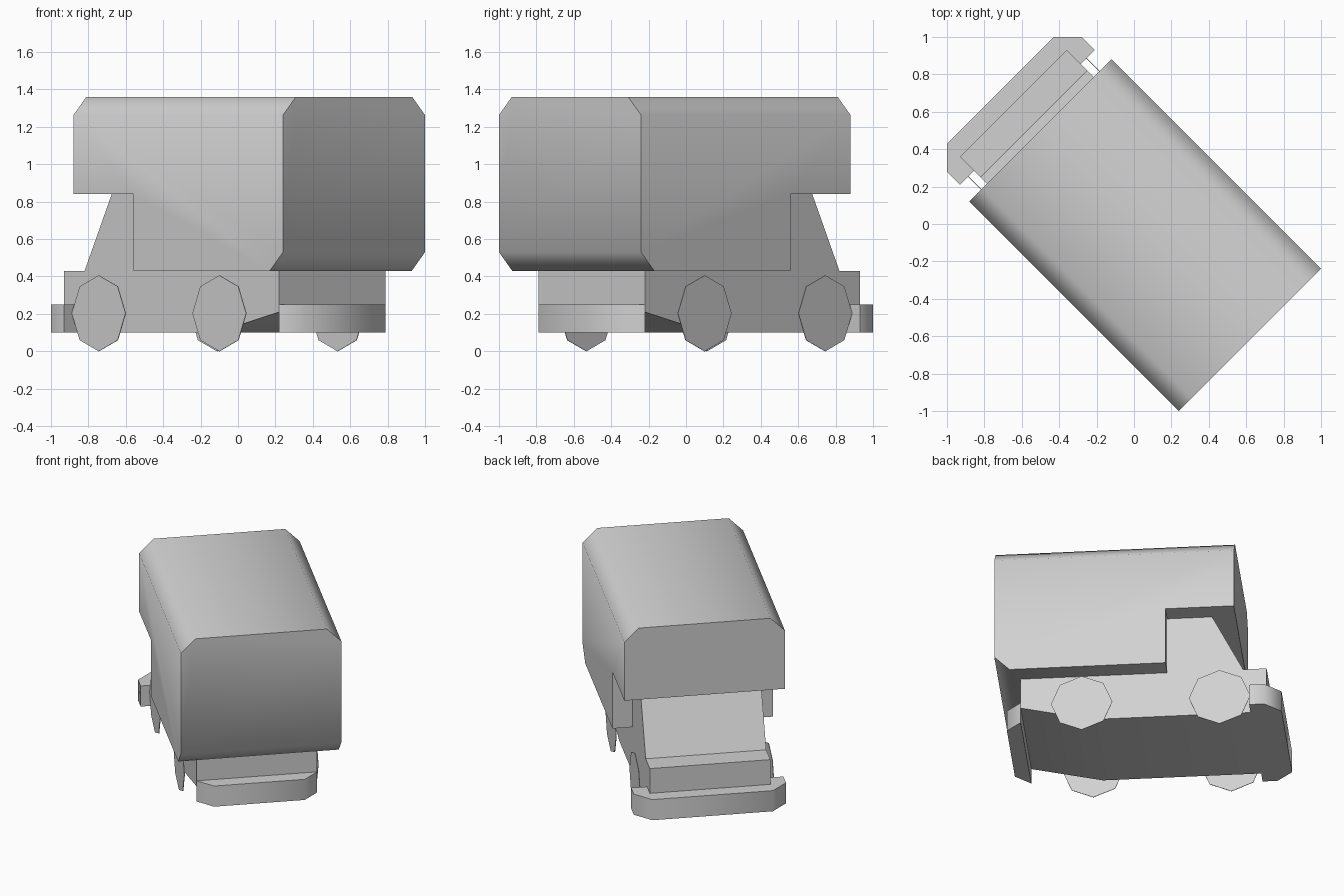
import bpy
import bmesh
from math import radians
from mathutils import Matrix, Vector

if "Cube" in bpy.data.objects:
    bpy.data.objects.remove(bpy.data.objects["Cube"], do_unlink=True)

GREY = (0.64, 0.64, 0.64, 1.0)
paint = bpy.data.materials.new("plain_grey")
paint.use_nodes = True
paint.diffuse_color = GREY
paint.node_tree.nodes["Principled BSDF"].inputs["Base Color"].default_value = GREY

# The truck is built nose along +x, then turned to its parked heading
HEADING = Matrix.Rotation(radians(135), 4, "Z")


def finish(name, bm, smooth_angle=50):
    bmesh.ops.recalc_face_normals(bm, faces=bm.faces)
    bm.transform(HEADING)
    mesh = bpy.data.meshes.new(name)
    bm.to_mesh(mesh)
    bm.free()
    mesh.materials.append(paint)
    obj = bpy.data.objects.new(name, mesh)
    bpy.context.collection.objects.link(obj)
    bpy.ops.object.select_all(action="DESELECT")
    obj.select_set(True)
    bpy.context.view_layer.objects.active = obj
    bpy.ops.object.shade_smooth_by_angle(angle=radians(smooth_angle))
    return obj


def prism(points, direction):
    """Closed solid from a flat outline pushed along a direction."""
    bm = bmesh.new()
    face = bm.faces.new([bm.verts.new(p) for p in points])
    result = bmesh.ops.extrude_face_region(bm, geom=[face], use_keep_orig=True)
    moved = [g for g in result["geom"] if isinstance(g, bmesh.types.BMVert)]
    bmesh.ops.translate(bm, verts=moved, vec=Vector(direction))
    return bm


def side_profile(outline, half_width):
    return prism([(x, -half_width, z) for x, z in outline], (0, 2 * half_width, 0))


def plan_profile(outline, bottom, top):
    return prism([(x, y, bottom) for x, y in outline], (0, 0, top - bottom))


# Cargo box with an overhang above the cab and a cut lower rear edge
TOP = 1.36
box = side_profile([(-0.877, TOP), (-0.877, 0.53), (-0.777, 0.43), (0.255, 0.43),
                    (0.255, 0.84), (0.707, 0.84), (0.707, TOP)], 0.537)
roof_edges = [e for e in box.edges
              if all(v.co.z > TOP - 0.01 for v in e.verts)
              and abs(e.verts[0].co.y - e.verts[1].co.y) < 0.01]
bmesh.ops.bevel(box, geom=roof_edges, offset=0.097, segments=1, affect="EDGES")
finish("cargo_box", box)

# Chassis and cab in one side outline
finish("chassis_and_cab", side_profile(
    [(0.912, 0.10), (0.912, 0.43), (0.757, 0.43), (0.552, 0.84), (0.20, 0.84),
     (0.20, 0.43), (-0.714, 0.43), (-0.714, 0.21), (-0.24, 0.10)], 0.403))


# Bumpers with clipped outer corners
def bumper(name, inner, outer, half_width, clip):
    shoulder = outer - clip if outer > inner else outer + clip
    half = [(outer, half_width - clip), (shoulder, half_width)]
    if abs(shoulder - inner) > 0.01:
        half.append((inner, half_width))
    outline = half + [(x, -y) for x, y in reversed(half)]
    finish(name, plan_profile(outline, 0.10, 0.25))


bumper("front_bumper", 0.806, 1.011, 0.509, 0.106)
bumper("rear_bumper", -0.714, -0.814, 0.403, 0.10)

# Eight-sided disc wheels with a corner at the top
for axle, x in (("front", 0.605), ("rear", -0.307)):
    for side, sign in (("left", 1), ("right", -1)):
        wheel = bmesh.new()
        bmesh.ops.create_cone(wheel, cap_ends=True, segments=8,
                              radius1=0.203, radius2=0.203, depth=0.004)
        wheel.transform(Matrix.Translation((x, sign * 0.447, 0.203))
                        @ Matrix.Rotation(radians(90), 4, "X"))
        finish(f"{axle}_{side}_wheel", wheel, 30)
